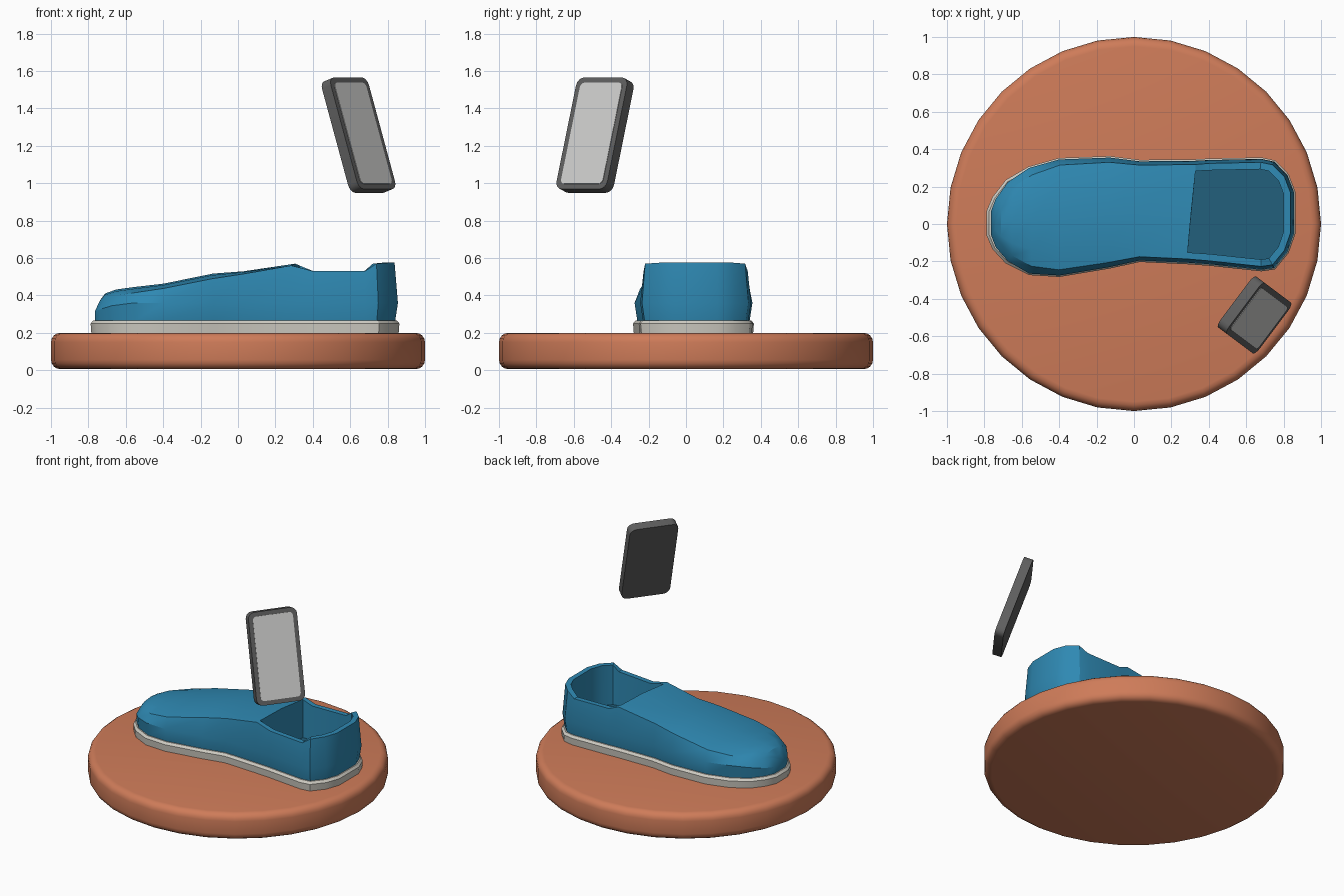
import bpy, bmesh, math
from mathutils import Vector, Matrix

if "Cube" in bpy.data.objects:
    bpy.data.objects.remove(bpy.data.objects["Cube"])


def material(name, rgb):
    m = bpy.data.materials.new(name)
    m.diffuse_color = (*rgb, 1)
    m.use_nodes = True
    m.node_tree.nodes["Principled BSDF"].inputs["Base Color"].default_value = m.diffuse_color
    return m


TERRACOTTA = material("terracotta", (0.62, 0.20, 0.10))
BLUE = material("blue", (0.028, 0.25, 0.45))
DARK_BLUE = material("dark blue", (0.016, 0.115, 0.20))
OFF_WHITE = material("off white", (0.62, 0.60, 0.54))
CHARCOAL = material("charcoal", (0.115, 0.115, 0.115))
LIGHT_GREY = material("light grey", (0.62, 0.62, 0.61))


def finish(bm, name, mats, angle=30):
    bmesh.ops.recalc_face_normals(bm, faces=bm.faces[:])
    me = bpy.data.meshes.new(name)
    bm.to_mesh(me)
    bm.free()
    ob = bpy.data.objects.new(name, me)
    bpy.context.collection.objects.link(ob)
    for m in mats:
        me.materials.append(m)
    bpy.ops.object.select_all(action='DESELECT')
    ob.select_set(True)
    bpy.context.view_layer.objects.active = ob
    bpy.ops.object.shade_smooth_by_angle(angle=math.radians(angle))
    return ob


def bridge(bm, a, b):
    n = len(a)
    for i in range(n):
        j = (i + 1) % n
        bm.faces.new((a[i], a[j], b[j], b[i]))


def inset(pts, d):
    """Move a counter-clockwise outline inwards, d per point or constant."""
    out, n = [], len(pts)
    for i, p in enumerate(pts):
        e1 = (p - pts[i - 1]).normalized()
        e2 = (pts[(i + 1) % n] - p).normalized()
        n1, n2 = Vector((-e1.y, e1.x)), Vector((-e2.y, e2.x))
        k = d[i] if isinstance(d, list) else d
        out.append(p + (n1 + n2) * k / (1 + n1.dot(n2)))
    return out


# round base plate with softened rims
bm = bmesh.new()
bmesh.ops.create_cone(bm, cap_ends=True, segments=32, radius1=1, radius2=1, depth=0.194,
                      matrix=Matrix.Translation((0, 0, 0.103)))
rims = [e for e in bm.edges if abs(e.verts[0].co.z - e.verts[1].co.z) < 1e-4]
bmesh.ops.bevel(bm, geom=rims, offset=0.05, segments=4, profile=0.5, affect='EDGES')
finish(bm, "base_plate", [TERRACOTTA], 40)

# shoe stations from toe to heel: x, y inner side, y outer side, edge height, ridge height
STATIONS = [
    (-0.78, -0.06, 0.07, 0.37, 0.37),
    (-0.75, -0.13, 0.14, 0.385, 0.41),
    (-0.68, -0.205, 0.23, 0.40, 0.432),
    (-0.56, -0.265, 0.30, 0.415, 0.446),
    (-0.40, -0.275, 0.345, 0.437, 0.463),
    (-0.13, -0.23, 0.355, 0.49, 0.517),
    (0.03, -0.195, 0.335, 0.515, 0.529),
    (0.30, -0.207, 0.338, 0.56, 0.57),
    (0.40, -0.215, 0.342, 0.53, 0),
    (0.68, -0.245, 0.348, 0.53, 0),
    (0.75, -0.235, 0.333, 0.57, 0),
    (0.82, -0.15, 0.262, 0.575, 0),
    (0.855, -0.05, 0.17, 0.575, 0),
]
N = len(STATIONS)
OPEN = 7  # station where the foot opening begins


def around(values):
    return values + values[::-1]


outline = ([Vector((s[0], s[1])) for s in STATIONS]
           + [Vector((s[0], s[2])) for s in reversed(STATIONS)])
for k in (OPEN, 2 * N - 1 - OPEN):
    outline[k].x += 0.08 * outline[k].y  # opening runs slightly askew

# sole: straight band with a narrow chamfer
bm = bmesh.new()
rings = []
for d, z in ((-0.004, 0.198), (-0.008, 0.25), (0.006, 0.266)):
    rings.append([bm.verts.new((p.x, p.y, z)) for p in inset(outline, d)])
bridge(bm, rings[0], rings[1])
bridge(bm, rings[1], rings[2])
bm.faces.new(rings[0][::-1])
bm.faces.new(rings[2])
finish(bm, "sole", [OFF_WHITE])

# upper: side walls as stacked rings
bm = bmesh.new()
edge_z = around([s[3] for s in STATIONS])
low_z = around([0.315, 0.325, 0.345] + [0.36] * (N - 3))
low_d = around([0.015, 0.012, 0.008] + [0.0] * (N - 3))
top_d = around([0.04, 0.045, 0.045, 0.04, 0.03, 0.025, 0.02, 0.02] + [0.018] * (N - 8))


def ring(pts, zs):
    return [bm.verts.new((p.x, p.y, z)) for p, z in zip(pts, zs)]


foot = ring(inset(outline, 0.015), [0.262] * 2 * N)
low = ring(inset(outline, low_d), low_z)
edge = ring(inset(outline, top_d), edge_z)
bridge(bm, foot, low)
bm.faces.new(foot[::-1])
for i in range(2 * N - 1):
    bm.faces.new((low[i], low[i + 1], edge[i + 1], edge[i]))

# opening: rim thickness, inner wall and floor
inner_idx = list(range(OPEN, 2 * N - OPEN))
inner_pts = inset(outline, 0.055)
rim = {i: bm.verts.new((inner_pts[i].x, inner_pts[i].y, edge_z[i])) for i in inner_idx}
floor = {i: bm.verts.new((inner_pts[i].x, inner_pts[i].y, 0.28)) for i in inner_idx}
for i in inner_idx[:-1]:
    bm.faces.new((edge[i], edge[i + 1], rim[i + 1], rim[i]))
    bm.faces.new((rim[i], rim[i + 1], floor[i + 1], floor[i]))
bm.faces.new([floor[i] for i in inner_idx]).material_index = 1

# instep: crowned rows from toe to opening
rows = []
for i in range(OPEN + 1):
    r, l = edge[i], edge[2 * N - 1 - i]
    zs, h = STATIONS[i][3], STATIONS[i][4]
    row = [r]
    for f, k in ((0.18, 0.7), (0.5, 1.0), (0.82, 0.7)):
        p = r.co.lerp(l.co, f)
        row.append(bm.verts.new((p.x, p.y, zs + k * (h - zs))))
    rows.append(row + [l])
last = rows[-1]
for k, i in ((1, OPEN), (3, 2 * N - 1 - OPEN)):
    bm.verts.remove(last[k])
    last[k] = rim[i]
for a, b in zip(rows, rows[1:]):
    for j in range(4):
        bm.faces.new((a[j], b[j], b[j + 1], a[j + 1]))
bm.faces.new([low[-1], low[0]] + rows[0])
bm.faces.new((last[1], last[2], last[3], floor[2 * N - 1 - OPEN], floor[OPEN]))
finish(bm, "shoe_upper", [BLUE, DARK_BLUE], 25)

# tilted tablet: local x = width, y = height, z = screen direction
wide = Vector((0.6, 0.8, 0))
tall = Vector((-0.256, 0.192, 0.947)).normalized()
out = wide.cross(tall).normalized()
frame = Matrix((wide, tall, out)).transposed().to_4x4()
frame.translation = (0.668, -0.504, 1.267)


def rounded_slab(name, w, h, r, z0, z1, mat):
    bm = bmesh.new()
    pts = []
    for q, (sx, sy) in enumerate(((1, 1), (-1, 1), (-1, -1), (1, -1))):
        for s in range(5):
            a = math.pi / 2 * (q + s / 4)
            pts.append((sx * (w / 2 - r) + r * math.cos(a), sy * (h / 2 - r) + r * math.sin(a)))
    lo, hi = ([bm.verts.new(frame @ Vector((x, y, z))) for x, y in pts] for z in (z0, z1))
    bridge(bm, lo, hi)
    bm.faces.new(lo[::-1])
    bm.faces.new(hi)
    return finish(bm, name, [mat])


rounded_slab("tablet_body", 0.34, 0.63, 0.045, -0.062, 0, CHARCOAL)
rounded_slab("tablet_screen", 0.28, 0.57, 0.025, -0.002, 0.003, LIGHT_GREY)
